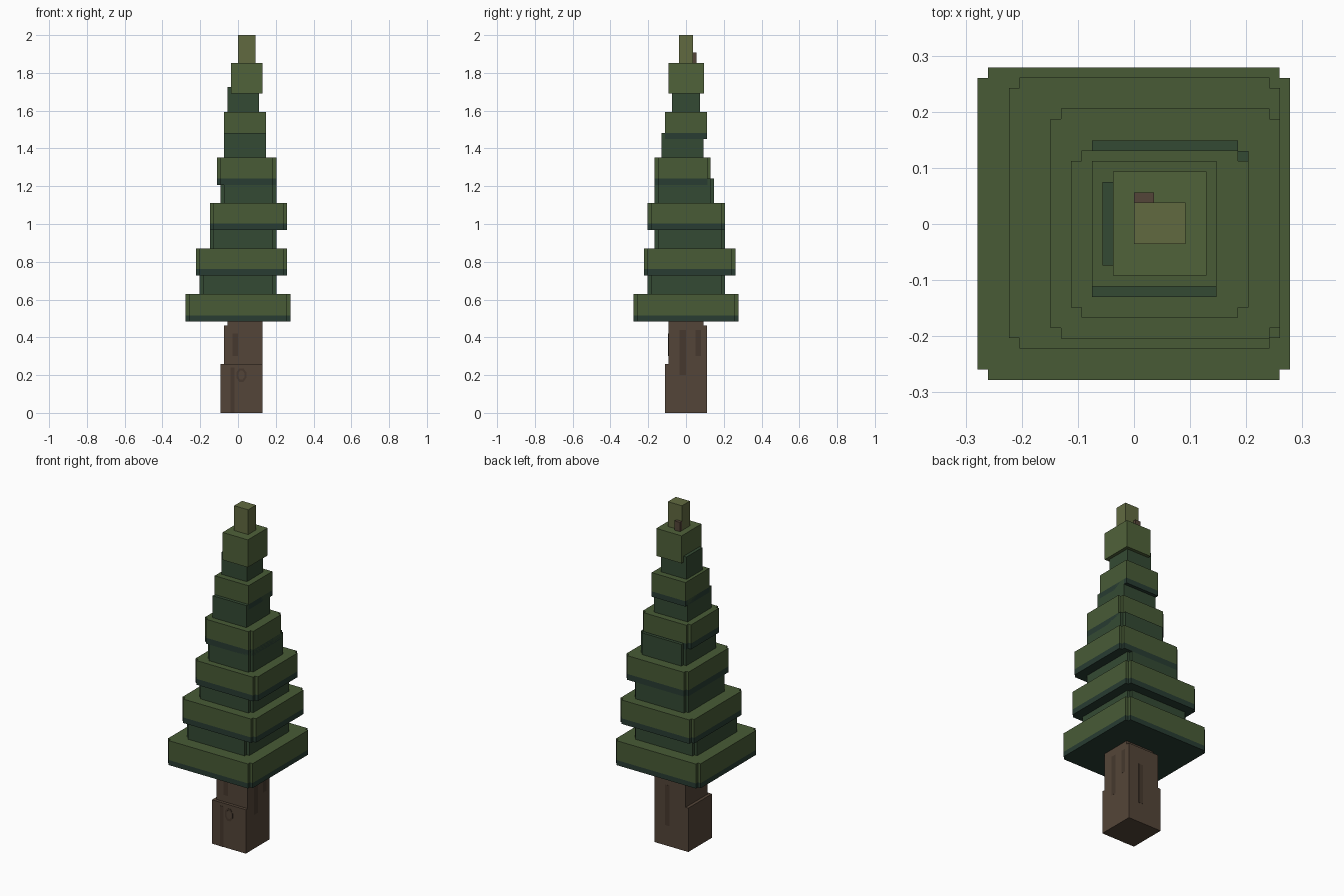
import bpy, bmesh, math

if "Cube" in bpy.data.objects:
    bpy.data.objects.remove(bpy.data.objects["Cube"])


def material(name, rgb):
    m = bpy.data.materials.new(name)
    lin = [(c / 255 / 12.92) if c < 11 else ((c / 255 + 0.055) / 1.055) ** 2.4 for c in rgb]
    m.diffuse_color = (*lin, 1)
    m.use_nodes = True
    m.node_tree.nodes["Principled BSDF"].inputs["Base Color"].default_value = m.diffuse_color
    return m


NEEDLE = material("needle_green", (72, 91, 54))
SHADE = material("shade_green", (52, 74, 51))
UNDER = material("under_green", (40, 60, 50))
LIGHT = material("light_green", (80, 98, 58))
TIP = material("tip_green", (97, 106, 64))
BARK = material("bark", (84, 69, 56))
DARK_BARK = material("dark_bark", (70, 57, 46))


def outline(x0, x1, y0, y1, n):
    """Rectangle, with square notches of size n cut from the corners."""
    if not n:
        return [(x0, y0), (x1, y0), (x1, y1), (x0, y1)]
    return [(x0 + n, y0), (x1 - n, y0), (x1 - n, y0 + n), (x1, y0 + n),
            (x1, y1 - n), (x1 - n, y1 - n), (x1 - n, y1), (x0 + n, y1),
            (x0 + n, y1 - n), (x0, y1 - n), (x0, y0 + n), (x0 + n, y0 + n)]


def block(name, x, y, z, mat, notch=0, band=0):
    """Extruded outline; band is the height of a darker strip at the bottom."""
    bm = bmesh.new()
    pts = outline(*x, *y, notch)
    heights = [z[0], z[0] + band, z[1]] if band else list(z)
    rings = [[bm.verts.new((px, py, h)) for px, py in pts] for h in heights]
    bm.faces.new(rings[0][::-1]).material_index = 1 if band else 0
    bm.faces.new(rings[-1])
    for k, (lo, hi) in enumerate(zip(rings, rings[1:])):
        for i in range(len(pts)):
            j = (i + 1) % len(pts)
            f = bm.faces.new((lo[i], lo[j], hi[j], hi[i]))
            f.material_index = 1 if band and k == 0 else 0
    me = bpy.data.meshes.new(name)
    bm.to_mesh(me)
    bm.free()
    me.materials.append(mat)
    if band:
        me.materials.append(UNDER)
    ob = bpy.data.objects.new(name, me)
    bpy.context.collection.objects.link(ob)
    return ob


N = 0.0185  # one voxel

# Trunk, narrowing in steps
block("trunk_base", (-.093, .129), (-.111, .111), (0, .26), BARK)
block("trunk_middle", (-.075, .129), (-.093, .111), (.26, .463), BARK)
block("trunk_top", (-.056, .129), (-.093, .092), (.463, .49), BARK)

# Bark streaks, barely proud of the trunk
P = .001
block("bark_streak_front", (-.04, -.018), (-.111 - P, -.1), (.0, .24), DARK_BARK)
block("bark_streak_front_high", (-.03, .0), (-.093 - P, -.08), (.3, .42), DARK_BARK)
block("bark_streak_right", (.12, .129 + P), (-.035, .0), (.2, .44), DARK_BARK)
block("bark_streak_right_high", (.12, .129 + P), (.05, .08), (.3, .44), DARK_BARK)
block("bark_streak_back", (.03, .06), (.1, .111 + P), (.12, .36), DARK_BARK)

# Knot ring on the front of the trunk
bm = bmesh.new()
loops = []
for r, y in ((.028, -.111), (.028, -.112), (.018, -.112), (.018, -.111)):
    loops.append([bm.verts.new((.018 + r * math.cos(a * math.pi / 4 + .39), y,
                                .2 + 1.4 * r * math.sin(a * math.pi / 4 + .39)))
                  for a in range(8)])
for k in range(4):
    a, b = loops[k], loops[(k + 1) % 4]
    for i in range(8):
        j = (i + 1) % 8
        bm.faces.new((a[i], a[j], b[j], b[i]))
bmesh.ops.recalc_face_normals(bm, faces=bm.faces)
me = bpy.data.meshes.new("trunk_knot")
bm.to_mesh(me)
bm.free()
me.materials.append(DARK_BARK)
bpy.context.collection.objects.link(bpy.data.objects.new("trunk_knot", me))

# Wide branch tiers: x range, y range, z range, notch, dark band
tiers = [((-.279, .278), (-.278, .279), (.485, .63), N, .03),
         ((-.223, .26), (-.222, .261), (.728, .87), N, .033),
         ((-.149, .26), (-.204, .206), (.968, .1113 + 1), N, .035),
         ((-.112, .204), (-.167, .131), (1.207, 1.352), N, .035),
         ((-.075, .147), (-.111, .112), (1.45, 1.593), 0, .032)]
for i, (x, y, z, n, b) in enumerate(tiers, 1):
    block(f"branch_tier_{i}", x, y, z, NEEDLE, n, b)

# Narrow necks between the tiers
necks = [((-.205, .204), (-.204, .206), (.63, .728), N),
         ((-.149, .204), (-.167, .206), (.87, .968), N),
         ((-.093, .204), (-.167, .149), (1.111, 1.24), N),
         ((-.075, .147), (-.130, .092), (1.352, 1.482), 0),
         ((-.056, .110), (-.074, .075), (1.593, 1.725), 0)]
for i, (x, y, z, n) in enumerate(necks, 1):
    block(f"branch_neck_{i}", x, y, z, SHADE, n)

# Crown, tip and the bit of stem showing behind it
block("crown", (-.037, .129), (-.092, .094), (1.69, 1.853), LIGHT)
block("tip", (0, .092), (-.036, .038), (1.853, 2.0), TIP)
block("stem_end", (0, .036), (.038, .056), (1.853, 1.908), BARK)
